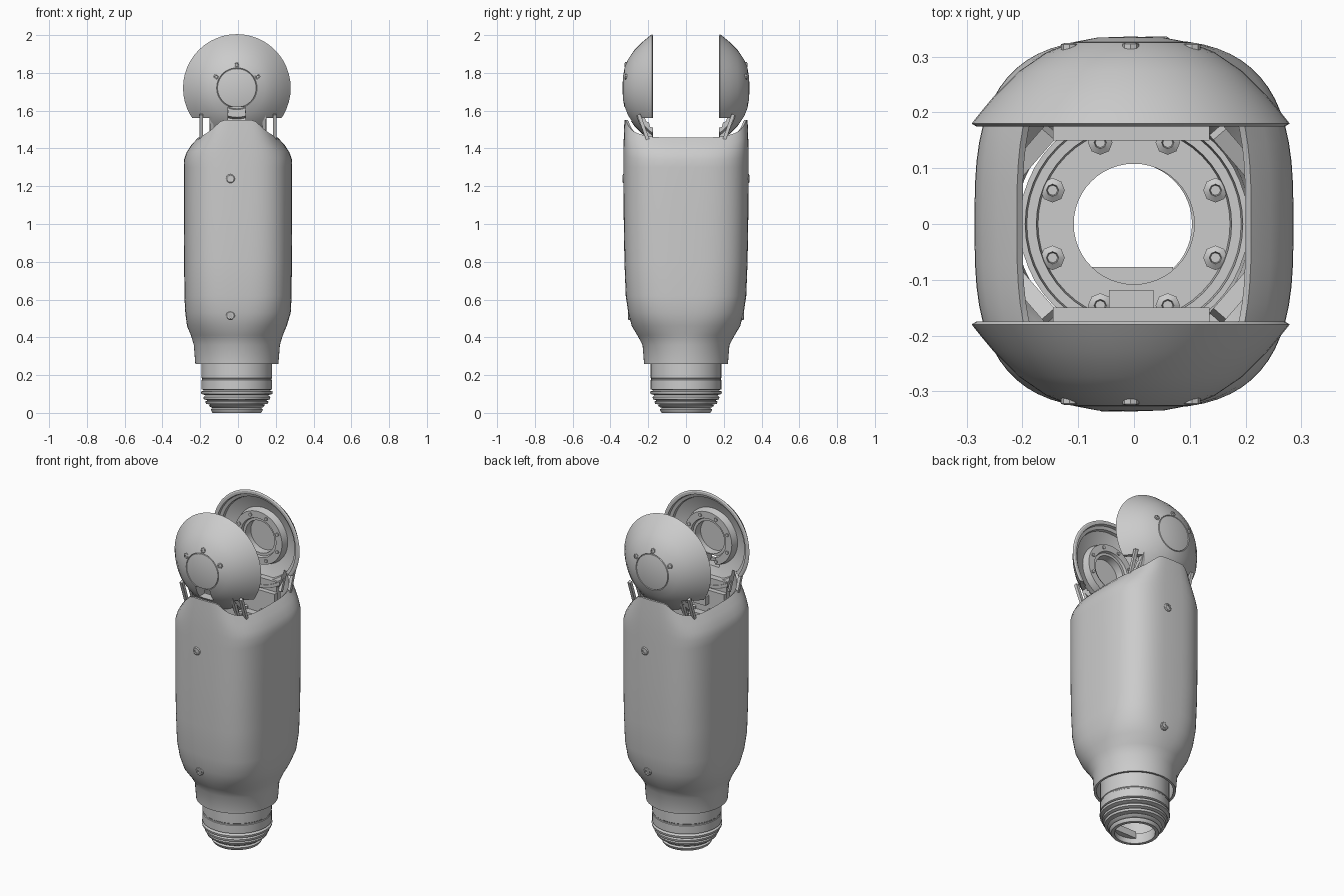
import bpy, bmesh, math
from mathutils import Matrix, Vector

if "Cube" in bpy.data.objects:
    bpy.data.objects.remove(bpy.data.objects["Cube"])

CX = -0.006          # axis of neck and caps
CAP_Z = 1.72


def finish(name, bm, angle=32):
    bmesh.ops.recalc_face_normals(bm, faces=bm.faces)
    me = bpy.data.meshes.new(name)
    bm.to_mesh(me)
    bm.free()
    ob = bpy.data.objects.new(name, me)
    bpy.context.collection.objects.link(ob)
    smooth(ob, angle)
    return ob


def activate(ob):
    bpy.ops.object.select_all(action='DESELECT')
    ob.select_set(True)
    bpy.context.view_layer.objects.active = ob


def smooth(ob, angle=32):
    activate(ob)
    bpy.ops.object.shade_smooth_by_angle(angle=math.radians(angle))


def lathe(name, profile, segs, matrix, closed=True):
    """Spin (radius, height) points round local z."""
    bm = bmesh.new()
    vs = [bm.verts.new((r, 0, h)) for r, h in profile]
    n = len(vs)
    edges = [bm.edges.new((vs[i], vs[(i + 1) % n])) for i in range(n if closed else n - 1)]
    bmesh.ops.spin(bm, geom=vs + edges, cent=(0, 0, 0), axis=(0, 0, 1),
                   angle=2 * math.pi, steps=segs, use_duplicate=False)
    bmesh.ops.remove_doubles(bm, verts=bm.verts, dist=1e-5)
    bmesh.ops.transform(bm, matrix=matrix, verts=bm.verts)
    return finish(name, bm)


def box(name, lo, hi):
    bm = bmesh.new()
    lo, hi = Vector(lo), Vector(hi)
    bmesh.ops.create_cube(bm, size=1, matrix=Matrix.Translation((lo + hi) / 2)
                          @ Matrix.Diagonal((*(hi - lo), 1)))
    return finish(name, bm)


def strut(name, a, b, w):
    a, b = Vector(a), Vector(b)
    rot = (b - a).to_track_quat('Z', 'Y').to_matrix().to_4x4()
    bm = bmesh.new()
    bmesh.ops.create_cube(bm, size=1, matrix=Matrix.Translation((a + b) / 2) @ rot
                          @ Matrix.Diagonal((w, w, (b - a).length, 1)))
    return finish(name, bm)


def facing(x, y, z, side):
    """Local z points along side * y."""
    return Matrix.Translation((x, y, z)) @ Matrix.Rotation(-side * math.pi / 2, 4, 'X')


def cut(ob, cutter):
    m = ob.modifiers.new("cut", 'BOOLEAN')
    m.object, m.operation, m.solver = cutter, 'DIFFERENCE', 'EXACT'
    activate(ob)
    bpy.ops.object.modifier_apply(modifier=m.name)
    cutter.hide_render = True
    cutter.hide_set(True)


def ramp(v, pts):
    for (a, fa), (b, fb) in zip(pts, pts[1:]):
        if v <= b:
            return fa + (fb - fa) * max(0, (v - a) / (b - a))
    return pts[-1][1]


# Outer shell: squared loft with a scooped rim, peaked at front and back
N = 64
LEVELS = [(0.26, .22, .222, 2), (0.36, .228, .23, 2), (0.41, .243, .257, 2.15),
          (0.46, .264, .287, 2.4), (0.53, .279, .306, 2.7), (0.62, .284, .319, 2.9),
          (0.8, .285, .326, 3), (1.05, .286, .33, 3), (1.3, .286, .331, 3)]
RIM = [(0, 1.55), (.085, 1.55), (.15, 1.492), (.2, 1.46), (.3, 1.44)]
SHOULDER = [(.3, .285, .331), (.55, .272, .33), (.8, .245, .328), (1, .21, .326)]


def section(a, b, n):
    for i in range(N):
        t = 2 * math.pi * i / N
        c, s = math.cos(t), math.sin(t)
        yield (a * math.copysign(abs(c) ** (2 / n), c), b * math.copysign(abs(s) ** (2 / n), s))


bm = bmesh.new()
rings = [[bm.verts.new((x + (CX if z < .5 else 0), y, z)) for x, y in section(a, b, n)]
         for z, a, b, n in LEVELS]
for t, a, b in SHOULDER:
    rings.append([bm.verts.new((x, y, 1.3 + t * (ramp(abs(x), RIM) - 1.3)))
                  for x, y in section(a, b, 3)])
for r0, r1 in zip(rings, rings[1:]):
    for i in range(N):
        j = (i + 1) % N
        bm.faces.new((r0[i], r0[j], r1[j], r1[i]))
shell = finish("outer_shell", bm)
sol = shell.modifiers.new("wall", 'SOLIDIFY')
sol.thickness, sol.offset = 0.014, -1
bpy.ops.object.modifier_apply(modifier="wall")
smooth(shell)

# Neck with stepped threaded end, hollow bore
neck = [(.187, .42), (.187, .185), (.184, .182), (.184, .176), (.187, .173), (.187, .125),
        (.172, .12), (.19, .112), (.188, .1), (.165, .094), (.177, .084), (.175, .072),
        (.155, .066), (.168, .06), (.163, .048), (.14, .044), (.148, .038), (.138, .03),
        (.128, .026), (.138, .018), (.134, .008), (.128, 0), (.11, 0), (.11, .06),
        (.15, .08), (.15, .42)]
lathe("threaded_neck", neck, 48, Matrix.Translation((CX, 0, 0)))
box("bore_key", (-.08, -.115, .03), (.07, -.077, .07))

# Bolted flange inside the opening
flange = [(.108, 1.27), (.108, 1.31), (.172, 1.31), (.175, 1.335), (.192, 1.335), (.195, 1.36),
          (.205, 1.36), (.205, 1.24), (.175, 1.24), (.175, 1.27)]
lathe("inner_flange", flange, 48, Matrix.Identity(4))
for i in range(8):
    a = math.radians(22.5 + 45 * i)
    lathe("flange_bolt", [(0, 1.30), (.022, 1.30), (.022, 1.325), (.011, 1.333), (.009, 1.325), (0, 1.325)],
          8, Matrix.Translation((.158 * math.cos(a), .158 * math.sin(a), 0)), closed=False)

# Yoke plates, corner gussets and side rails between flange and caps
for s in (-1, 1):
    y0, y1 = sorted((s * .15, s * .178))
    box("yoke_plate", (-.145, y0, 1.3), (.135, y1, 1.44))
    y0, y1 = sorted((s * .178, s * .215))
    box("yoke_web", (-.14, y0, 1.33), (.13, y1, 1.5))
    for sx in (-1, 1):
        strut("corner_gusset", (sx * .15, s * .165, 1.38), (sx * .215, s * .09, 1.34), .03)
        strut("cap_strut", (sx * .195, s * .2, 1.44), (sx * .195, s * .25, 1.58), .018)
        strut("inner_strut", (sx * .14, s * .2, 1.44), (sx * .14, s * .255, 1.58), .018)
box("cable_clip", (-.045, -.15, 1.36), (.035, -.118, 1.41))

# Domed joint caps: outer dome with circular seam, dished inside with a hub ring
cap = [(0, .336), (.06, .334), (.102, .326), (.104, .322), (.107, .325), (.15, .308),
       (.2, .274), (.245, .229), (.27, .199), (.285, .18), (.277, .175), (.262, .175),
       (.258, .19), (.24, .196), (.236, .212), (.2, .228), (.165, .24), (.155, .2),
       (.115, .2), (.11, .215), (.095, .215), (.092, .26), (0, .26)]
for s in (-1, 1):
    ob = lathe("front_cap" if s < 0 else "back_cap", cap, 48,
               facing(CX, 0, CAP_Z, s), closed=False)
    for sx in (-1, 1):
        x0, x1 = sorted((sx * .15, sx * .32))
        cut(ob, box("cap_cutter", (x0, -.5, 1.38), (x1, .5, 1.562)))
    if s < 0:
        cut(ob, box("window_cutter", (-.053, -.5, 1.545), (.04, 0, 1.62)))
    smooth(ob)
    # Small screws on the dome and round the hub
    head = [(0, -.006), (.015, -.006), (.015, .004), (.009, .006), (.007, .001), (0, .001)]
    for dx, dz, y in ((-.11, .06, .318), (0, .122, .319), (.11, .06, .318)):
        lathe("cap_screw", head, 8, facing(CX + dx, s * y, CAP_Z + dz, s), closed=False)
    for i in range(8):
        a = math.radians(22.5 + 45 * i)
        lathe("hub_screw", [(0, 0), (.01, 0), (.01, .006), (0, .006)], 8,
              facing(CX + .135 * math.cos(a), s * .2, CAP_Z + .135 * math.sin(a), -s), closed=False)
    # Shell screws with countersunk washers
    for z, y in ((1.24, .331), (.515, .303)):
        lathe("shell_screw", [(0, -.004), (.012, -.004), (.012, .004), (.019, .005), (.024, .001),
                              (.024, -.012)], 12, facing(s * .04, s * y, z, s), closed=False)
